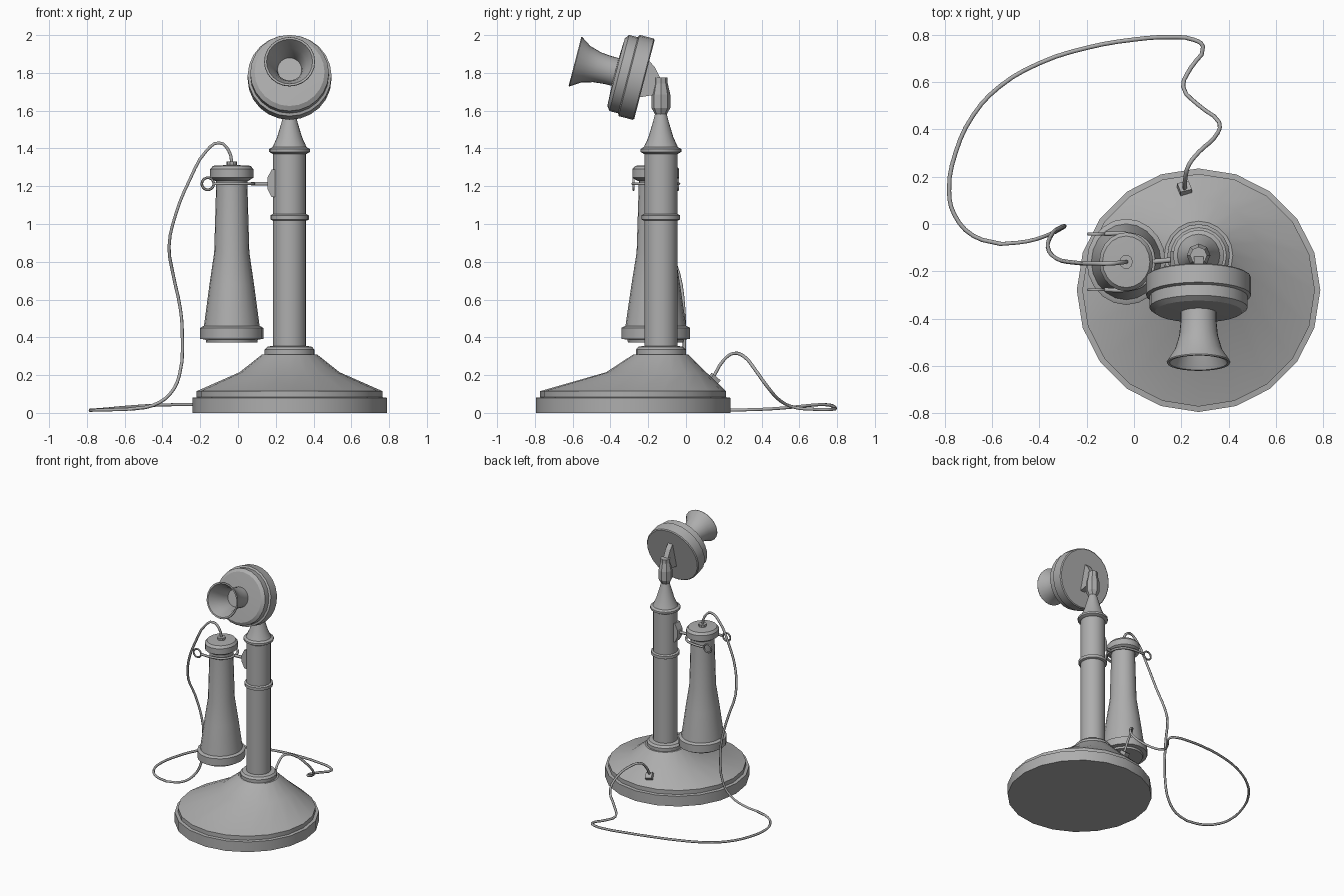
import bpy, bmesh, math
from mathutils import Matrix, Vector

cube = bpy.data.objects.get("Cube")
if cube:
    bpy.data.objects.remove(cube, do_unlink=True)

grey = bpy.data.materials.new("plain_grey")
grey.use_nodes = True
colour = (0.42, 0.42, 0.42, 1)
grey.diffuse_color = colour
for node in grey.node_tree.nodes:
    if node.type == "BSDF_PRINCIPLED":
        node.inputs["Base Color"].default_value = colour


def finish(name, bm, smooth=True):
    mesh = bpy.data.meshes.new(name)
    bm.to_mesh(mesh)
    bm.free()
    mesh.materials.append(grey)
    obj = bpy.data.objects.new(name, mesh)
    bpy.context.collection.objects.link(obj)
    if smooth:
        bpy.ops.object.select_all(action="DESELECT")
        obj.select_set(True)
        bpy.context.view_layer.objects.active = obj
        bpy.ops.object.shade_smooth_by_angle(angle=math.radians(32))
    return obj


def lathe(name, rings, loc, sides=20, smooth=True):
    """Stack rings of (radius, height, optional y shift) and cap both ends."""
    bm = bmesh.new()
    loops = []
    for r, z, *shift in rings:
        dy = shift[0] if shift else 0
        turn = [math.tau * i / sides for i in range(sides)]
        loops.append([bm.verts.new((r * math.cos(a), dy + r * math.sin(a), z)) for a in turn])
    for low, high in zip(loops, loops[1:]):
        for i in range(sides):
            j = (i + 1) % sides
            bm.faces.new((low[i], low[j], high[j], high[i]))
    bm.faces.new(loops[0][::-1])
    bm.faces.new(loops[-1])
    obj = finish(name, bm, smooth)
    obj.location = loc
    return obj


def prism(name, outline, depth, matrix):
    """Extrude a flat outline by depth, centred, then place it."""
    bm = bmesh.new()
    face = bm.faces.new([bm.verts.new((u, v, -depth / 2)) for u, v in outline])
    out = bmesh.ops.extrude_face_region(bm, geom=[face])
    moved = [g for g in out["geom"] if isinstance(g, bmesh.types.BMVert)]
    bmesh.ops.translate(bm, verts=moved, vec=(0, 0, depth))
    bmesh.ops.recalc_face_normals(bm, faces=bm.faces)
    bm.transform(matrix)
    return finish(name, bm, False)


def tube(name, points, radius, steps=3):
    curve = bpy.data.curves.new(name, "CURVE")
    curve.dimensions = "3D"
    curve.bevel_depth = radius
    curve.bevel_resolution = 1
    curve.resolution_u = steps
    curve.use_fill_caps = True
    spline = curve.splines.new("BEZIER")
    spline.bezier_points.add(len(points) - 1)
    for knot, co in zip(spline.bezier_points, points):
        knot.co = co
        knot.handle_left_type = knot.handle_right_type = "AUTO"
    curve.materials.append(grey)
    obj = bpy.data.objects.new(name, curve)
    bpy.context.collection.objects.link(obj)
    return obj


PX, PY = 0.273, -0.133          # post axis
RX, RY = -0.033, -0.16          # receiver axis

# Base: round foot whose upper rings slide back towards the post
lathe("base", [(0.515, 0, -0.147), (0.515, 0.08, -0.147), (0.492, 0.083, -0.147),
               (0.492, 0.115, -0.147), (0.265, 0.215, -0.025), (0.145, 0.31, 0)], (PX, PY, 0))
lathe("base_collar", [(0.132, 0.3), (0.132, 0.335), (0.118, 0.35), (0.09, 0.355)], (PX, PY, 0))

# Post with its rings and tapering neck
lathe("post", [(0.088, 0.34), (0.088, 1.375)], (PX, PY, 0))
lathe("post_ring", [(0.09, 1.018), (0.102, 1.024), (0.102, 1.046), (0.09, 1.052)], (PX, PY, 0))
lathe("post_cap", [(0.088, 1.37), (0.108, 1.382), (0.108, 1.397), (0.09, 1.407), (0.066, 1.46),
                   (0.042, 1.54), (0.03, 1.585)], (PX, PY, 0))
lathe("neck_joint", [(0.028, 1.575), (0.05, 1.615), (0.05, 1.685), (0.036, 1.745),
                     (0.036, 1.775)], (PX, PY, 0), 8, False)

# Transmitter: tilted drum and flared mouthpiece
tilt = math.radians(75.5)
drum_at = (PX, -0.22, 1.765)
drum = lathe("transmitter_drum", [(0.215, 0), (0.222, 0.006), (0.222, 0.084), (0.208, 0.09),
                                  (0.208, 0.138), (0.185, 0.155), (0.078, 0.16)], drum_at, 24)
horn = lathe("mouthpiece", [(0.076, 0.15), (0.076, 0.2), (0.082, 0.26), (0.1, 0.322),
                            (0.135, 0.375), (0.133, 0.38), (0.122, 0.379), (0.09, 0.315),
                            (0.07, 0.25), (0.064, 0.21)], drum_at, 24)
for part in (drum, horn):
    part.rotation_euler.x = tilt

# Wedge bracket between neck and drum, drawn in the side plane
side_plane = Matrix(((0, 0, 1, PX), (1, 0, 0, 0), (0, 1, 0, 0), (0, 0, 0, 1)))
prism("transmitter_bracket", [(-0.2, 1.87), (-0.165, 1.83), (-0.135, 1.77), (-0.135, 1.69),
                              (-0.19, 1.68), (-0.25, 1.67)], 0.04, side_plane)

# Receiver: bottom cap, tapered handle and top cap
receiver = [
    lathe("receiver_end_cap", [(0.135, 0.373), (0.138, 0.388), (0.167, 0.392), (0.167, 0.45),
                               (0.15, 0.46)], (RX, RY, 0)),
    lathe("receiver_handle", [(0.148, 0.455), (0.138, 0.53), (0.118, 0.68), (0.093, 0.85),
                              (0.082, 1.235)], (RX, RY, 0)),
    lathe("receiver_top_cap", [(0.088, 1.228), (0.114, 1.245), (0.114, 1.29), (0.1, 1.308),
                               (0.03, 1.312)], (RX, RY, 0)),
    lathe("cord_grommet", [(0.028, 1.3), (0.028, 1.33)], (RX, RY, 0), 10),
]
for part in receiver:
    part.scale.y = 1.09

# Hook: wall plate, arm, fork around the handle and end loops
HZ, reach = 1.213, 0.118
front_plane = Matrix(((1, 0, 0, 0), (0, 0, -1, RY + 0.015), (0, 1, 0, HZ), (0, 0, 0, 1)))
prism("hook_plate", [(0.155, -0.025), (0.178, -0.07), (0.2, -0.07), (0.2, 0.075),
                     (0.178, 0.075), (0.155, 0.03)], 0.06, front_plane)
tube("hook_arm", [(0.07, RY, HZ), (0.18, RY + 0.01, HZ)], 0.011)
tube("hook_fork", [(-0.125, RY - reach, HZ), (RX, RY - reach, HZ), (0.05, RY - 0.085, HZ),
                   (0.082, RY, HZ), (0.05, RY + 0.085, HZ), (RX, RY + reach, HZ),
                   (-0.125, RY + reach, HZ)], 0.009, 4)
for side, name in ((-1, "front_hook_loop"), (1, "back_hook_loop")):
    bpy.ops.mesh.primitive_torus_add(location=(-0.16, RY + side * reach, HZ),
                                     rotation=(math.pi / 2, 0, 0), major_segments=14,
                                     minor_segments=6, major_radius=0.032, minor_radius=0.007)
    loop = bpy.context.object
    loop.name = name
    loop.data.materials.append(grey)
    bpy.ops.object.shade_smooth_by_angle(angle=math.radians(60))

# Cord: hangs from the receiver, loops on the ground, climbs to the base
tube("hanging_cord", [
    (-0.03, -0.16, 1.31), (-0.05, -0.162, 1.39), (-0.1, -0.167, 1.43), (-0.165, -0.167, 1.39),
    (-0.255, -0.163, 1.235), (-0.33, -0.145, 1.05), (-0.365, -0.095, 0.88),
    (-0.345, -0.04, 0.74), (-0.305, -0.012, 0.55), (-0.295, -0.008, 0.42),
    (-0.31, -0.02, 0.2), (-0.36, -0.045, 0.1), (-0.45, -0.073, 0.04), (-0.57, -0.085, 0.02)],
    0.009)
tube("ground_cord", [
    (-0.56, -0.085, 0.02), (-0.68, -0.05, 0.016), (-0.76, 0.04, 0.014), (-0.782, 0.14, 0.014),
    (-0.755, 0.3, 0.016), (-0.68, 0.46, 0.022), (-0.57, 0.58, 0.032), (-0.4, 0.68, 0.042),
    (-0.2, 0.745, 0.043), (0, 0.78, 0.035), (0.15, 0.79, 0.025), (0.25, 0.78, 0.02),
    (0.292, 0.75, 0.018), (0.24, 0.66, 0.02), (0.208, 0.58, 0.028), (0.27, 0.505, 0.06),
    (0.36, 0.43, 0.14), (0.34, 0.365, 0.23), (0.275, 0.305, 0.3), (0.232, 0.25, 0.315),
    (0.218, 0.2, 0.28), (0.214, 0.14, 0.18)], 0.009)

# Small socket where the cord enters the base
place = (Matrix.Translation(Vector((0.214, 0.145, 0.175)))
         @ Matrix.Rotation(math.radians(-40), 4, "X") @ Matrix.Rotation(0.3, 4, "Z"))
prism("cord_socket", [(-0.025, -0.025), (0.025, -0.025), (0.025, 0.025), (-0.025, 0.025)],
      0.045, place)
